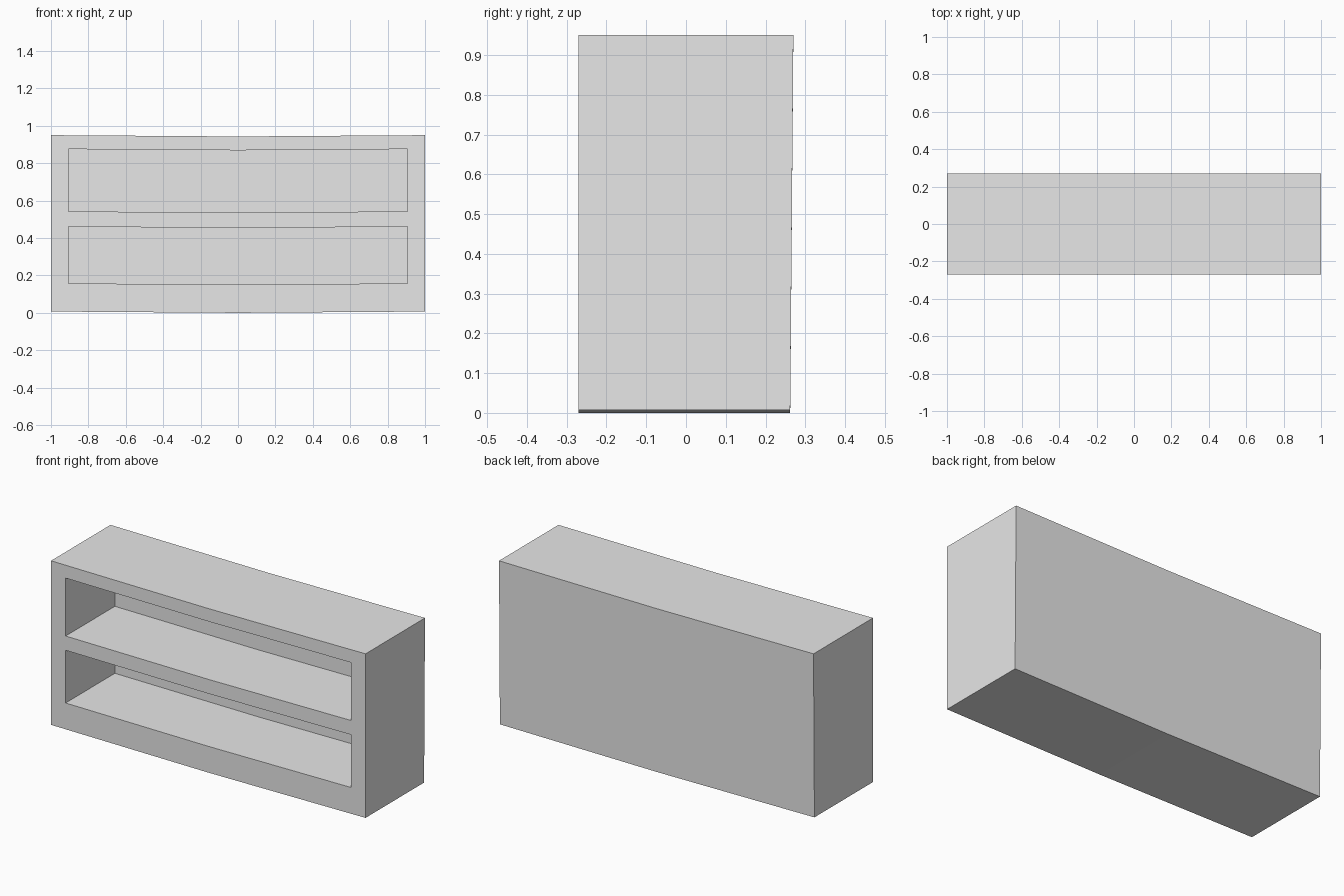
import bpy
import bmesh
from mathutils import Vector

if "Cube" in bpy.data.objects:
    bpy.data.objects.remove(bpy.data.objects["Cube"], do_unlink=True)

HALF_DEPTH, HEIGHT, BASE = 0.27, 0.95, 0.007
NICHE_X, NICHE_DEPTH = 0.907, 0.447
NICHES = [(0.158, 0.461), (0.543, 0.876)]   # floor and ceiling of each niche
SAG, TAPER = 0.007, 0.008

grey = bpy.data.materials.new("plain grey")
grey.use_nodes = True
grey.diffuse_color = (0.8, 0.8, 0.8, 1)
grey.node_tree.nodes["Principled BSDF"].inputs["Base Color"].default_value = grey.diffuse_color

# Solid cabinet block
bm = bmesh.new()
bmesh.ops.create_cube(bm, size=1)
for v in bm.verts:
    v.co = Vector((v.co.x * 2, v.co.y * 2 * HALF_DEPTH,
                   BASE + (v.co.z + 0.5) * (HEIGHT - BASE)))


def cut(point, normal):
    bmesh.ops.bisect_plane(bm, geom=bm.verts[:] + bm.edges[:] + bm.faces[:],
                           plane_co=point, plane_no=normal)


for x in (-NICHE_X, 0, NICHE_X):
    cut((x, 0, 0), (1, 0, 0))
for z in [z for niche in NICHES for z in niche]:
    cut((0, 0, z), (0, 0, 1))

# Shelf niches pushed in from the front
for low, high in NICHES:
    bm.normal_update()
    opening = []
    for f in bm.faces:
        c = f.calc_center_median()
        if f.normal.y < -0.9 and c.y < -HALF_DEPTH + 0.01 and abs(c.x) < NICHE_X and low < c.z < high:
            opening.append(f)
    moved = bmesh.ops.extrude_face_region(bm, geom=opening)["geom"]
    bmesh.ops.translate(bm, vec=(0, NICHE_DEPTH, 0),
                        verts=[g for g in moved if isinstance(g, bmesh.types.BMVert)])
    bmesh.ops.delete(bm, geom=[f for f in opening if f.is_valid], context='FACES')

# Slight sag along the middle and a back that leans in towards the floor
for v in bm.verts:
    if v.co.y > HALF_DEPTH - 0.01:
        v.co.y -= TAPER * (1 - v.co.z / HEIGHT)
    v.co.z -= SAG * (1 - abs(v.co.x))

bmesh.ops.recalc_face_normals(bm, faces=bm.faces[:])
mesh = bpy.data.meshes.new("shelf_cabinet")
bm.to_mesh(mesh)
bm.free()
mesh.materials.append(grey)
bpy.context.collection.objects.link(bpy.data.objects.new("shelf_cabinet", mesh))
